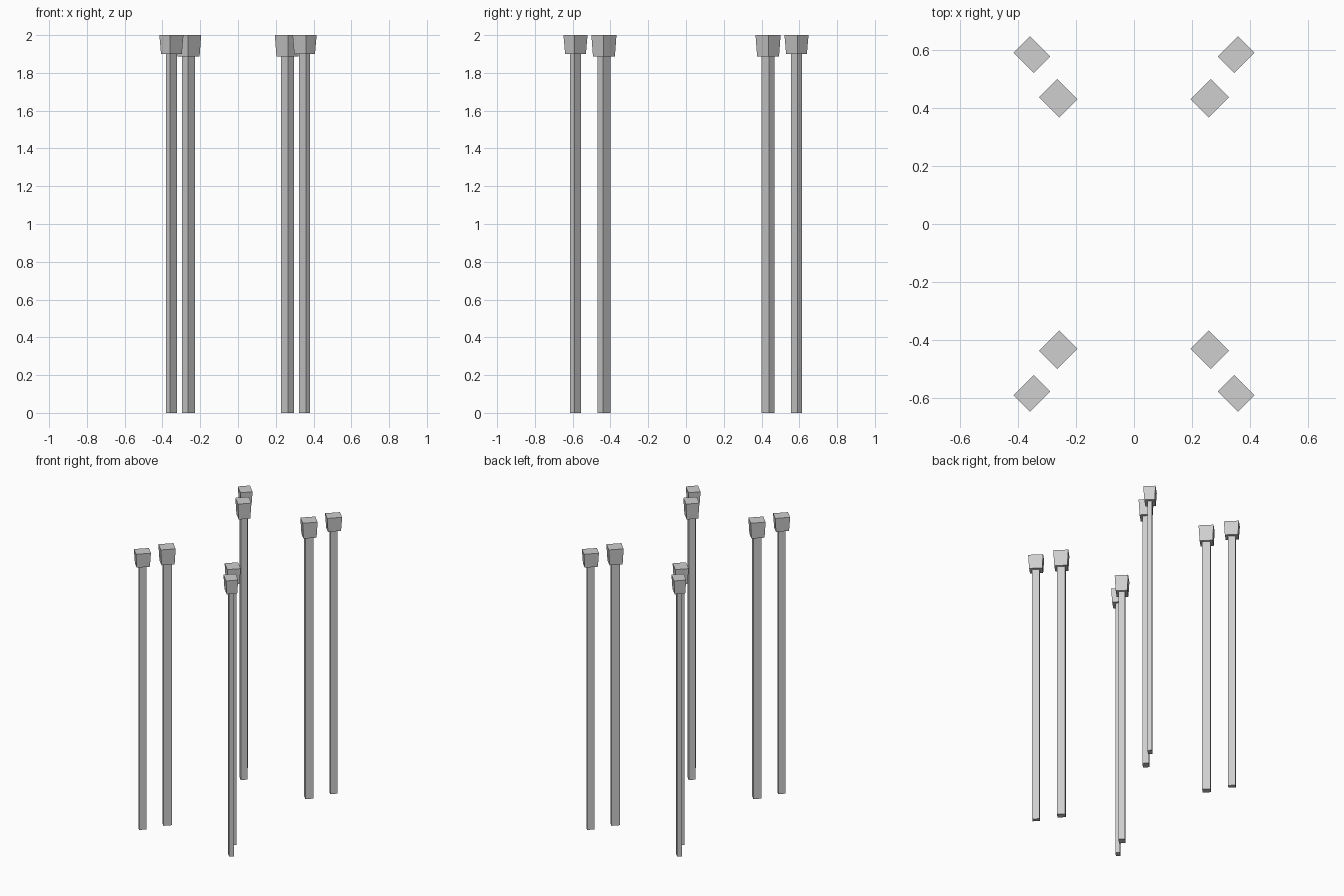
import bpy
import bmesh
from math import radians
from mathutils import Matrix, Vector

cube = bpy.data.objects.get("Cube")
if cube:
    bpy.data.objects.remove(cube, do_unlink=True)

GREY = (0.62, 0.62, 0.62)
grey = bpy.data.materials.new("light grey")
grey.use_nodes = True
grey.diffuse_color = (*GREY, 1)
grey.node_tree.nodes["Principled BSDF"].inputs["Base Color"].default_value = (*GREY, 1)


def tapered_box(name, place, angle, z0, z1, bottom, top):
    """Upright box whose bottom and top are rectangles of (long, short) size."""
    bm = bmesh.new()
    bmesh.ops.create_cube(bm, size=1)
    for v in bm.verts:
        long, short = top if v.co.z > 0 else bottom
        v.co = Vector((v.co.x * long, v.co.y * short, z1 if v.co.z > 0 else z0))
    bmesh.ops.rotate(bm, verts=bm.verts, matrix=Matrix.Rotation(angle, 3, "Z"))
    mesh = bpy.data.meshes.new(name)
    bm.to_mesh(mesh)
    bm.free()
    mesh.materials.append(grey)
    obj = bpy.data.objects.new(name, mesh)
    obj.location = (*place, 0)
    bpy.context.collection.objects.link(obj)


# Each post type: centre, shaft size, cap size, underside of the cap
POSTS = {
    "outer": ((0.3525, 0.585), (0.049, 0.031), (0.099, 0.081), 1.90),
    "inner": ((0.2615, 0.4345), (0.055, 0.044), (0.099, 0.089), 1.886),
}
TAPER = 0.012

# Four mirrored corners, each with an outer and an inner post
for sx, side in ((1, "left"), (-1, "right")):
    for sy, end in ((1, "back"), (-1, "front")):
        angle = radians(45) * sx * sy
        for kind, ((x, y), shaft, cap, under) in POSTS.items():
            place = (sx * x, sy * y)
            label = f"{end}_{side}_{kind}"
            tapered_box(label + "_post", place, angle, 0, under, shaft, shaft)
            base = (cap[0] - TAPER, cap[1] - TAPER)
            tapered_box(label + "_cap", place, angle, under, 2, base, cap)
